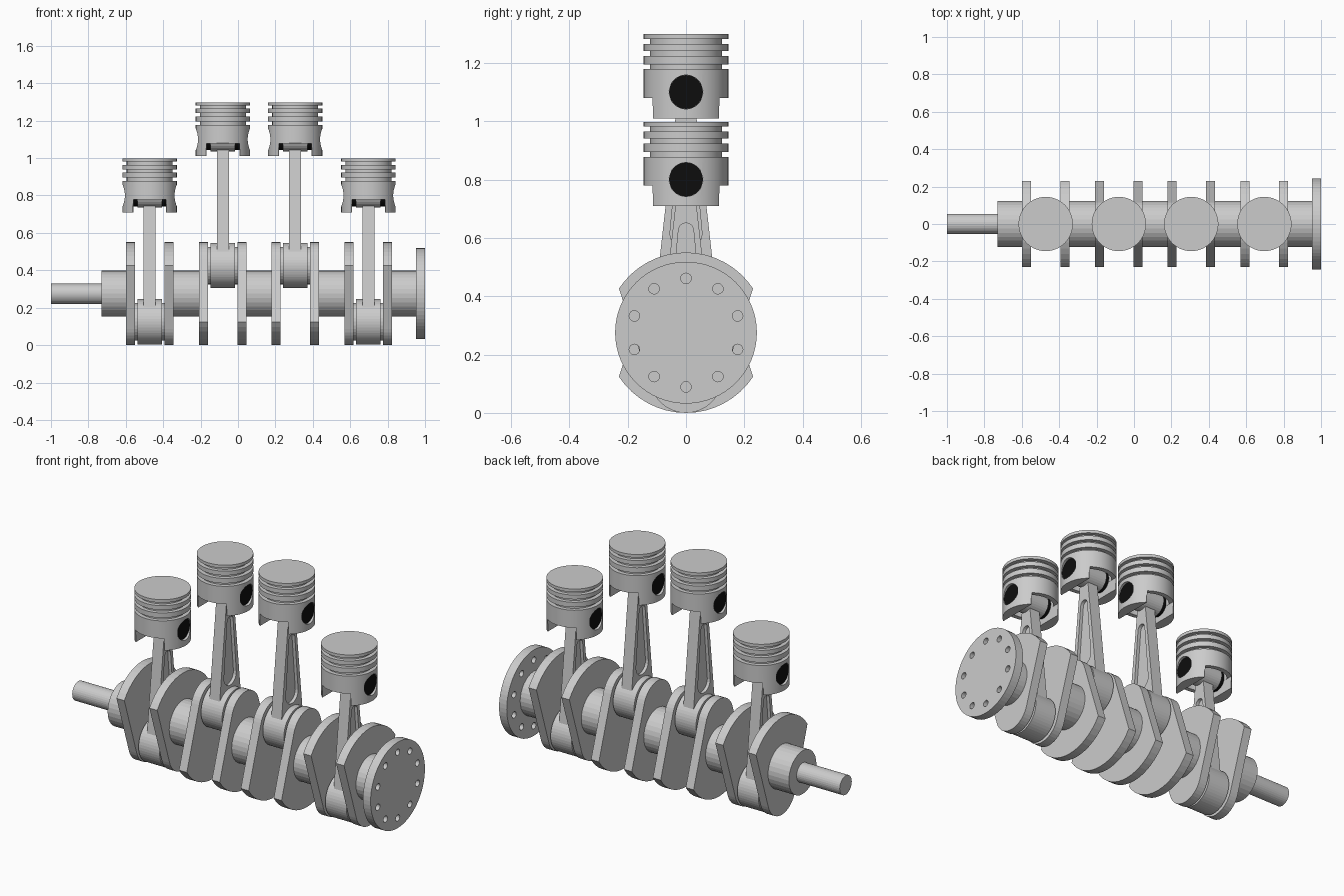
import bpy, bmesh
from math import sin, cos, pi, atan2, acos, hypot

if "Cube" in bpy.data.objects:
    bpy.data.objects.remove(bpy.data.objects["Cube"])

AXIS = 0.275           # crank axis height
THROW = 0.15           # crank pin offset
ROD = 0.675            # rod length between centres
CYL = [-0.472, -0.081, 0.306, 0.697]
SIDE = [-1, 1, 1, -1]  # pin below or above the axis


def material(name, c):
    m = bpy.data.materials.new(name)
    m.diffuse_color = (c, c, c, 1)
    m.use_nodes = True
    m.node_tree.nodes["Principled BSDF"].inputs["Base Color"].default_value = m.diffuse_color
    return m


STEEL = material("steel_grey", 0.6)
BLACK = material("bore_black", 0.004)


def finish(name, bm, mat):
    bmesh.ops.recalc_face_normals(bm, faces=bm.faces)
    me = bpy.data.meshes.new(name)
    bm.to_mesh(me)
    bm.free()
    me.materials.append(mat)
    ob = bpy.data.objects.new(name, me)
    bpy.context.collection.objects.link(ob)
    return ob


def prism(name, pts, x0, x1, mat=STEEL):
    """Outline in (y, z) extruded along x."""
    bm = bmesh.new()
    f = bm.faces.new([bm.verts.new((x0, y, z)) for y, z in pts])
    r = bmesh.ops.extrude_face_region(bm, geom=[f])
    verts = [v for v in r["geom"] if isinstance(v, bmesh.types.BMVert)]
    bmesh.ops.translate(bm, verts=verts, vec=(x1 - x0, 0, 0))
    return finish(name, bm, mat)


def arc(cy, cz, r, a0, a1, n):
    return [(cy + r * cos(a0 + (a1 - a0) * i / n), cz + r * sin(a0 + (a1 - a0) * i / n))
            for i in range(n + 1)]


def rod_x(name, z, r, x0, x1, y=0, n=32, mat=STEEL):
    """Round bar along x."""
    return prism(name, arc(y, z, r, 0, 2 * pi, n)[:-1], x0, x1, mat)


def cut(ob, cutters):
    for c in cutters:
        m = ob.modifiers.new("cut", 'BOOLEAN')
        m.operation, m.object, m.solver = 'DIFFERENCE', c, 'EXACT'
    dg = bpy.context.evaluated_depsgraph_get()
    me = bpy.data.meshes.new_from_object(ob.evaluated_get(dg))
    ob.modifiers.clear()
    ob.data = me
    for c in cutters:
        bpy.data.objects.remove(c)


def smooth(ob):
    bpy.ops.object.select_all(action='DESELECT')
    ob.select_set(True)
    bpy.context.view_layer.objects.active = ob
    bpy.ops.object.shade_smooth_by_angle(angle=0.5)


def copies(ob, name, places):
    for i, p in enumerate(places):
        c = ob if i == 0 else ob.copy()
        if i:
            bpy.context.collection.objects.link(c)
        c.name = f"{name}_{i + 1}"
        c.location = p


# --- crankshaft: snout, main journals, flange ---
rod_x("snout", AXIS, 0.054, -1, -0.70)
edges = [-0.73] + [c + s * 0.11 for c in CYL for s in (-1, 1)] + [0.96]
for i in range(5):
    rod_x(f"main_journal_{i + 1}", AXIS, 0.123, edges[2 * i], edges[2 * i + 1])

flange = rod_x("flange", AXIS, 0.243, 0.952, 1.0, n=64)
cut(flange, [rod_x("bolt_hole", AXIS + 0.186 * cos(k * pi / 5), 0.018, 0.9, 1.1,
                   0.186 * sin(k * pi / 5), 16) for k in range(10)])

# --- webs: counterweight arc on one side, pin lobe on the other ---
R, LOBE, CY, CZ = 0.275, 0.125, 0.23, 0.151
a = atan2(CZ, CY)
to_corner = atan2(CZ + THROW, CY)
tang = to_corner - acos(LOBE / hypot(CY, CZ + THROW))
web = arc(0, 0, R, a, pi - a, 16) + arc(0, -THROW, LOBE, pi - tang, 2 * pi + tang, 16)
for i, (c, s) in enumerate(zip(CYL, SIDE)):
    pts = [(y, AXIS - s * z) if s > 0 else (y, AXIS + z) for y, z in web]
    for j, d in enumerate((-0.103, 0.103)):
        prism(f"crank_web_{2 * i + j + 1}", pts, c + d - 0.0245, c + d + 0.0245)
    rod_x(f"crank_pin_{i + 1}", AXIS + s * THROW, 0.1, c - 0.09, c + 0.09)

# --- connecting rods, built around the big end centre ---
pins = [(c, 0, AXIS + s * THROW) for c, s in zip(CYL, SIDE)]


def half(o):
    return 0.102 - 0.1125 * o


beam = prism("rod_beam", [(-half(0.04), 0.04), (half(0.04), 0.04),
                          (half(0.65), 0.65), (-half(0.65), 0.65)], -0.032, 0.032)
wt, wb = 0.026, 0.055
slot = arc(0, 0.50, wt, 0, pi, 10) + arc(0, 0.19, wb, pi, 2 * pi, 10)
cut(beam, [prism("slot", slot, 0.014, 0.06), prism("slot", slot, -0.06, -0.014)])
copies(beam, "rod_beam", pins)
copies(rod_x("rod_big_end", 0, 0.121, -0.066, 0.066, n=48), "rod_big_end", pins)
copies(rod_x("rod_small_end", ROD, 0.065, -0.066, 0.066), "rod_small_end", pins)

# --- pistons, built around the wrist pin centre ---
TOP, BOT, PR, GR = 0.198, -0.09, 0.145, 0.123
prof = [(0, TOP), (PR, TOP)]
for g0, g1 in ((0.017, 0.034), (0.058, 0.075), (0.103, 0.12)):   # ring grooves
    prof += [(PR, TOP - g0), (GR, TOP - g0), (GR, TOP - g1), (PR, TOP - g1)]
prof += [(PR, BOT), (0, BOT)]
bm = bmesh.new()
vs = [bm.verts.new((r, 0, z)) for r, z in prof]
es = [bm.edges.new(p) for p in zip(vs, vs[1:])]
bmesh.ops.spin(bm, geom=vs + es, cent=(0, 0, 0), axis=(0, 0, 1), angle=2 * pi,
               steps=64, use_merge=True)
bmesh.ops.remove_doubles(bm, verts=bm.verts, dist=1e-5)
piston = finish("piston", bm, STEEL)

# skirt notches front and back, arch between the skirts, inner hollow, pin bore
notch = [(0.113, -0.2)] + arc(0.148, -0.055, 0.035, pi, pi / 2, 8) + [(0.2, -0.02), (0.2, -0.2)]
cutters = [prism("notch", [(s * y, z) for y, z in notch], -0.2, 0.2) for s in (-1, 1)]
cutters.append(prism("arch", [(-0.21, -0.2), (0.21, -0.2), (0.21, -0.021), (-0.21, -0.021)],
                     -0.088, 0.088))
bm = bmesh.new()
bmesh.ops.create_cone(bm, cap_ends=True, segments=48, radius1=0.12, radius2=0.12, depth=0.3)
for v in bm.verts:
    v.co.x = max(-0.0875, min(0.0875, v.co.x))
    v.co.z += -0.07
bmesh.ops.remove_doubles(bm, verts=bm.verts, dist=1e-5)
cutters.append(finish("hollow", bm, STEEL))
cutters.append(rod_x("bore", 0, 0.058, -0.2, 0.2, n=40))
cut(piston, cutters)
smooth(piston)
tops = [(x, y, z + ROD) for x, y, z in pins]
copies(piston, "piston", tops)
copies(rod_x("wrist_pin", 0, 0.0578, -0.13, 0.13, n=40, mat=BLACK), "wrist_pin", tops)
